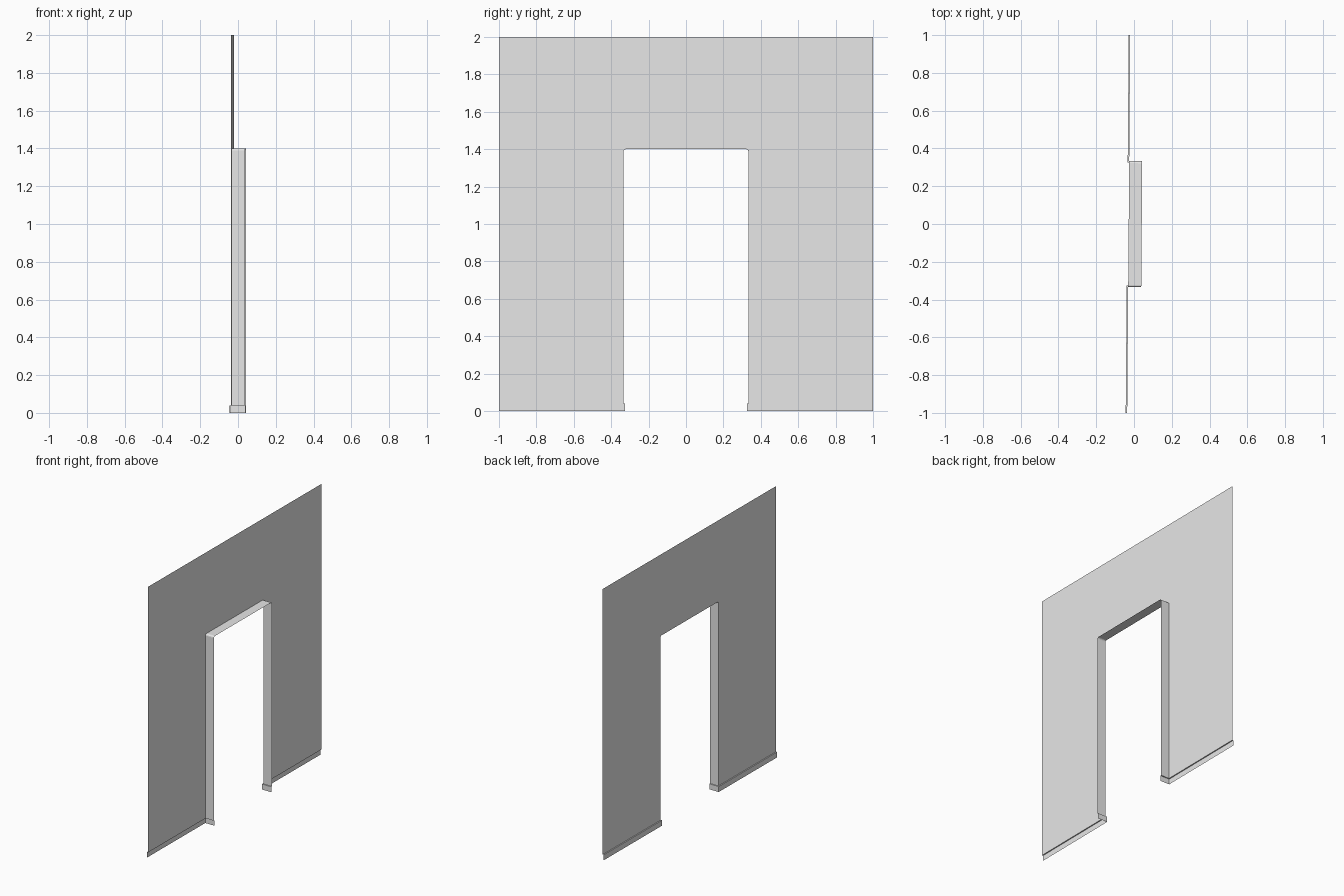
import bpy
import bmesh
import math

cube = bpy.data.objects.get("Cube")
if cube:
    bpy.data.objects.remove(cube, do_unlink=True)

HALF = 1.0           # half the wall length
HEIGHT = 2.0
DOOR = 0.334         # half the doorway width
DOOR_TOP = 1.4
DEPTH = 0.069        # depth of the doorway reveal
BASE = 0.04          # baseboard height
LIP = 0.008          # how far the baseboard stands out
ROUND = 0.012        # doorway corner radius
TURN = -0.008        # slight turn of the whole wall
SHIFT = -0.028

plaster = bpy.data.materials.new("pale grey plaster")
plaster.use_nodes = True
grey = (0.8, 0.8, 0.8, 1)
plaster.diffuse_color = grey
plaster.node_tree.nodes["Principled BSDF"].inputs["Base Color"].default_value = grey


def finish(name, bm):
    mesh = bpy.data.meshes.new(name)
    bm.to_mesh(mesh)
    bm.free()
    mesh.materials.append(plaster)
    obj = bpy.data.objects.new(name, mesh)
    obj.location.x = SHIFT
    obj.rotation_euler.z = TURN
    bpy.context.collection.objects.link(obj)
    return obj


def loft(bm, rows):
    """Join successive rows of points with quads."""
    grid = [[bm.verts.new(p) for p in row] for row in rows]
    for a, b in zip(grid, grid[1:]):
        for i in range(len(a) - 1):
            bm.faces.new((a[i], b[i], b[i + 1], a[i + 1]))


# Doorway outline, up one side, over the rounded corners and down the other
arch = [(DOOR, BASE)]
for side in (1, -1):
    corner = []
    for step in range(4):
        t = step / 3 * math.pi / 2
        corner.append((side * (DOOR - ROUND + ROUND * math.cos(t)),
                       DOOR_TOP - ROUND + ROUND * math.sin(t)))
    arch += corner if side == 1 else corner[::-1]
arch.append((-DOOR, BASE))

# Wall sheet with the doorway notch
bm = bmesh.new()
outer = [(-HALF, BASE), (-HALF, HEIGHT), (HALF, HEIGHT), (HALF, BASE)]
bm.faces.new([bm.verts.new((0, y, z)) for y, z in outer + arch])
finish("wall_panel", bm)

# Jambs and header lining the doorway
bm = bmesh.new()
loft(bm, [[(x, y, z) for y, z in arch] for x in (0, DEPTH)])
finish("doorway_reveal", bm)

# Baseboards: a top lip and a face, turning into the doorway
for side, label in ((1, "back"), (-1, "front")):
    rows = []
    for out, z in ((0, BASE), (LIP, BASE), (LIP, 0)):
        path = [(-out, side * HALF, z),
                (-out, side * (DOOR - out), z),
                (DEPTH, side * (DOOR - out), z)]
        rows.append(path[::side])
    bm = bmesh.new()
    loft(bm, rows)
    finish(label + "_baseboard", bm)
